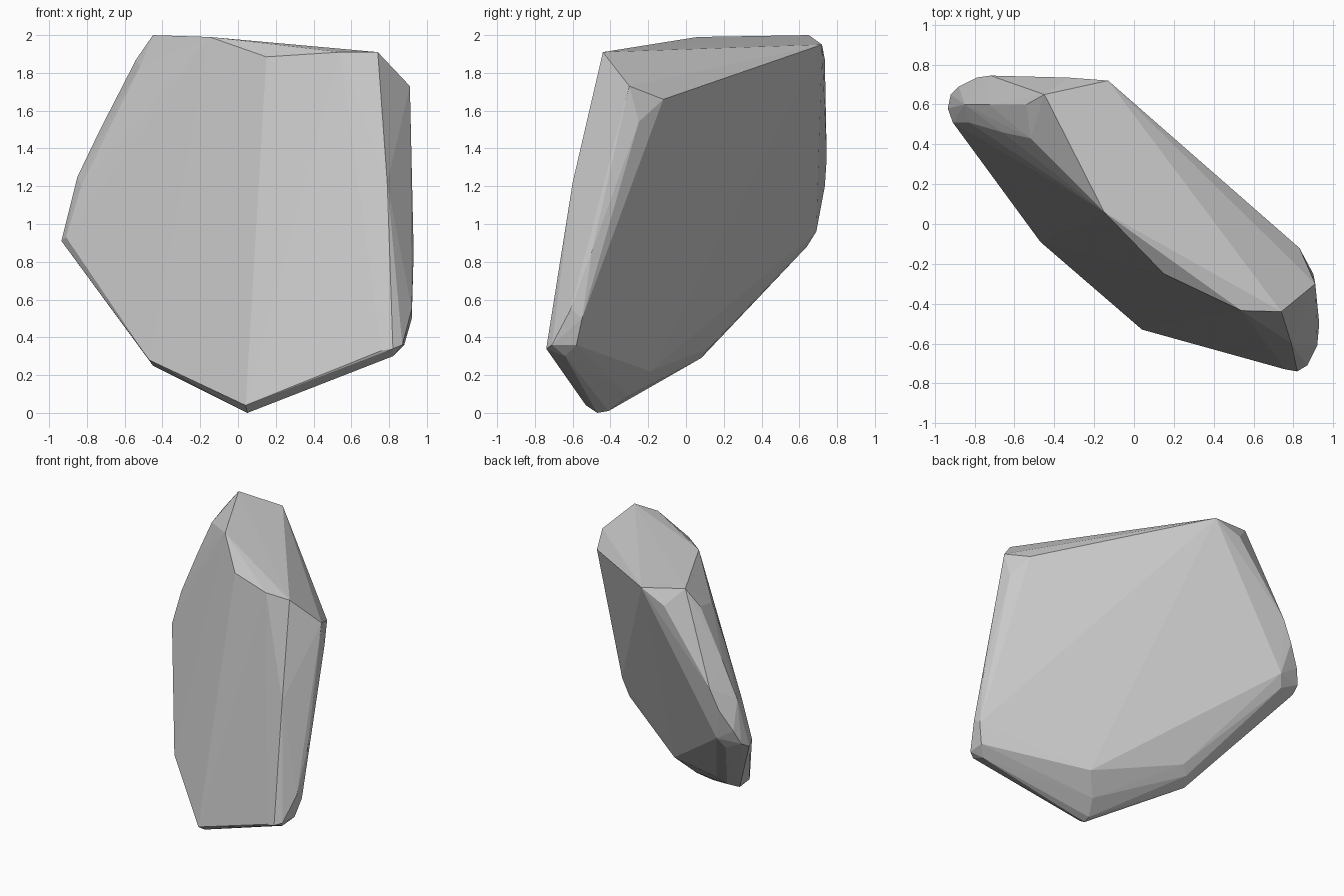
import bpy, bmesh

# Faceted boulder: a leaning slab described by its key corners, then wrapped in a hull

# corners of the sloping top facet
crown = [(-.45, .65, 2), (-.13, .72, 1.95), (.83, -.12, 1.66), (.91, -.30, 1.73),
         (.74, -.44, 1.91), (.54, -.435, 1.91), (.15, -.25, 1.885), (-.15, .06, 1.99)]

# outline of the broad front face
front = [(-.52, .43, 1.83), (-.66, .46, 1.55), (-.83, .51, 1.2), (-.91, .51, .93),
         (-.47, -.09, .28), (.04, -.53, .04), (.76, -.73, .33), (.82, -.74, .34),
         (.79, -.6, 1.22)]

# outline of the broad back face
back = [(-.33, .735, 1.87), (-.72, .745, 1.35), (-.79, .735, 1.2), (-.74, .69, .96),
        (-.78, .64, .88), (-.34, .12, .34), (.23, -.19, .22), (.92, -.55, .5),
        (.9, -.25, 1.54)]

# worn, rounded rim between the two faces: left side, underside, right side
rim_left = [(-.54, .6, 1.87), (-.73, .6, 1.5), (-.85, .6, 1.25), (-.935, .58, .91),
            (-.92, .65, .95), (-.88, .69, 1.05)]
rim_bottom = [(-.45, 0, .25), (-.4, .08, .29), (.05, -.47, 0), (.06, -.41, .01),
              (.12, -.3, .09), (.82, -.64, .3)]
rim_right = [(.87, -.71, .36), (.88, -.58, .36), (.92, -.61, .55), (.93, -.5, .85),
             (.92, -.42, 1.2)]

bm = bmesh.new()
for group in (crown, front, back, rim_left, rim_bottom, rim_right):
    for co in group:
        bm.verts.new(co)
hull = bmesh.ops.convex_hull(bm, input=bm.verts[:])
loose = [v for v in bm.verts if not v.link_faces]
bmesh.ops.delete(bm, geom=loose, context='VERTS')
bmesh.ops.recalc_face_normals(bm, faces=bm.faces[:])

# flat-shaded rock object
mesh = bpy.data.meshes.new("boulder")
bm.to_mesh(mesh)
bm.free()
boulder = bpy.data.objects.new("boulder", mesh)
bpy.context.collection.objects.link(boulder)
